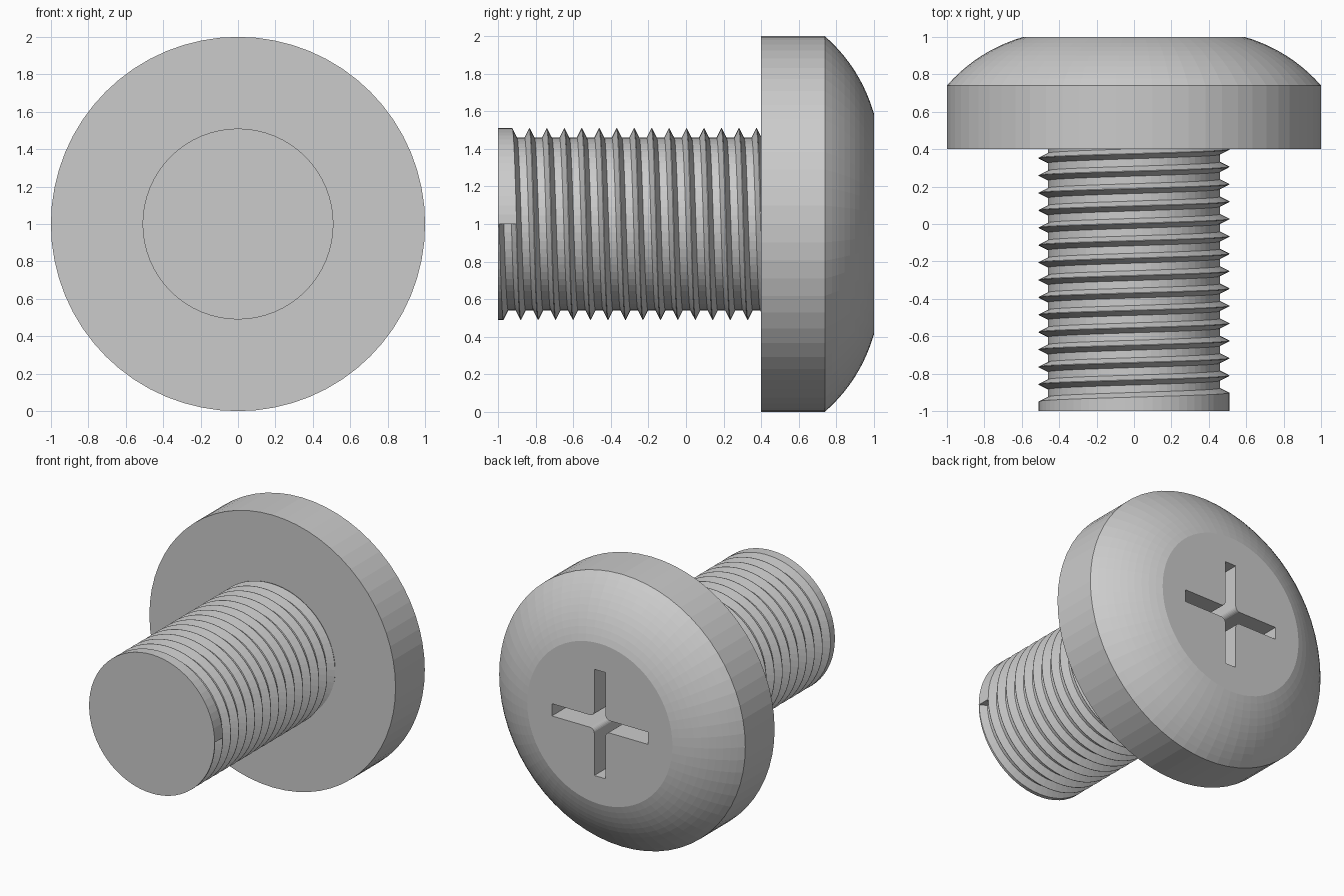
import bpy, bmesh, math
from mathutils import Vector

if "Cube" in bpy.data.objects:
    bpy.data.objects.remove(bpy.data.objects["Cube"], do_unlink=True)

SEG = 64
AXIS_Z = 1.0

steel = bpy.data.materials.new("grey steel")
steel.use_nodes = True
GREY = (0.6, 0.6, 0.6, 1.0)
steel.diffuse_color = GREY
steel.node_tree.nodes["Principled BSDF"].inputs["Base Color"].default_value = GREY


def add_object(name, bm):
    bmesh.ops.recalc_face_normals(bm, faces=bm.faces[:])
    mesh = bpy.data.meshes.new(name)
    bm.to_mesh(mesh)
    bm.free()
    mesh.materials.append(steel)
    obj = bpy.data.objects.new(name, mesh)
    bpy.context.collection.objects.link(obj)
    return obj


def around(radius, y, step):
    """Point on the screw, turning from the top towards +x."""
    a = 2 * math.pi * step / SEG
    return (radius * math.sin(a), y, AXIS_Z + radius * math.cos(a))


# Head: flat underside, straight rim, domed edge and flat top
RIM_Y, FLAT_R, BULGE, RINGS = 0.74, 0.59, 0.035, 10
start, end = Vector((1.0, RIM_Y)), Vector((FLAT_R, 1.0))
chord = end - start
outward = Vector((chord.y, -chord.x)).normalized()
profile = [Vector((1.0, 0.4))]
for i in range(RINGS + 1):
    t = i / RINGS
    profile.append(start + chord * t + outward * (4 * BULGE * t * (1 - t)))

bm = bmesh.new()
rings = [[bm.verts.new(around(p.x, p.y, s)) for s in range(SEG)] for p in profile]
for low, high in zip(rings, rings[1:]):
    for s in range(SEG):
        n = (s + 1) % SEG
        bm.faces.new((low[s], low[n], high[n], high[s]))
bm.faces.new(rings[0])
bm.faces.new(rings[-1])
head = add_object("screw_head", bm)

# Cross recess with rounded inner corners, cut into the head
ARM, HALF, FILLET, DEPTH = 0.39, 0.045, 0.035, 0.35
quarter = [(ARM, -HALF), (ARM, HALF)]
centre = HALF + FILLET
for i in range(7):
    a = -math.pi / 2 - i * math.pi / 12
    quarter.append((centre + FILLET * math.cos(a), centre + FILLET * math.sin(a)))
outline = []
for turn in range(4):
    c, s = round(math.cos(turn * math.pi / 2)), round(math.sin(turn * math.pi / 2))
    outline += [(x * c - z * s, x * s + z * c) for x, z in quarter]

bm = bmesh.new()
base = bm.faces.new([bm.verts.new((x, 1 - DEPTH, AXIS_Z + z)) for x, z in outline])
grown = bmesh.ops.extrude_face_region(bm, geom=[base])["geom"]
bmesh.ops.translate(bm, vec=(0, DEPTH + 0.1, 0),
                    verts=[v for v in grown if isinstance(v, bmesh.types.BMVert)])
cutter = add_object("cross_cutter", bm)
cutter.hide_render = True

cut = head.modifiers.new("cross_recess", "BOOLEAN")
cut.operation = "DIFFERENCE"
cut.solver = "EXACT"
cut.object = cutter
bpy.context.view_layer.objects.active = head
bpy.ops.object.modifier_apply(modifier=cut.name)
bpy.data.objects.remove(cutter, do_unlink=True)

# Threaded shaft: a helical groove with flat root, starting at the +x side
PITCH, CREST_R, ROOT_R, TURNS = 0.093, 0.51, 0.46, 16
FIRST = -0.95
groove = [(-0.045, CREST_R), (-0.02, ROOT_R), (0.02, ROOT_R), (0.045, CREST_R)]
bm = bmesh.new()
strip = []
for j in range(TURNS * SEG + 1):
    y = FIRST + PITCH * j / SEG
    strip.append([bm.verts.new(around(r, min(y + dy, 0.5), j + SEG // 4))
                  for dy, r in groove])
for j in range(TURNS * SEG):
    a, b = strip[j], strip[j + 1]
    for k in range(3):
        bm.faces.new((a[k], b[k], b[k + 1], a[k + 1]))
    # narrow crest joining this turn to the next
    if j < (TURNS - 1) * SEG:
        c, d = strip[j + SEG], strip[j + SEG + 1]
        bm.faces.new((a[3], b[3], d[0], c[0]))

# End collar, end face and the step where the groove starts
tip = [bm.verts.new(around(CREST_R, -1.0, s + SEG // 4)) for s in range(SEG)]
for s in range(SEG):
    bm.faces.new((tip[s], tip[(s + 1) % SEG], strip[s + 1][0], strip[s][0]))
bm.faces.new(tip)
bm.faces.new(strip[0])
bmesh.ops.dissolve_degenerate(bm, dist=1e-6, edges=bm.edges[:])
add_object("threaded_shaft", bm)
